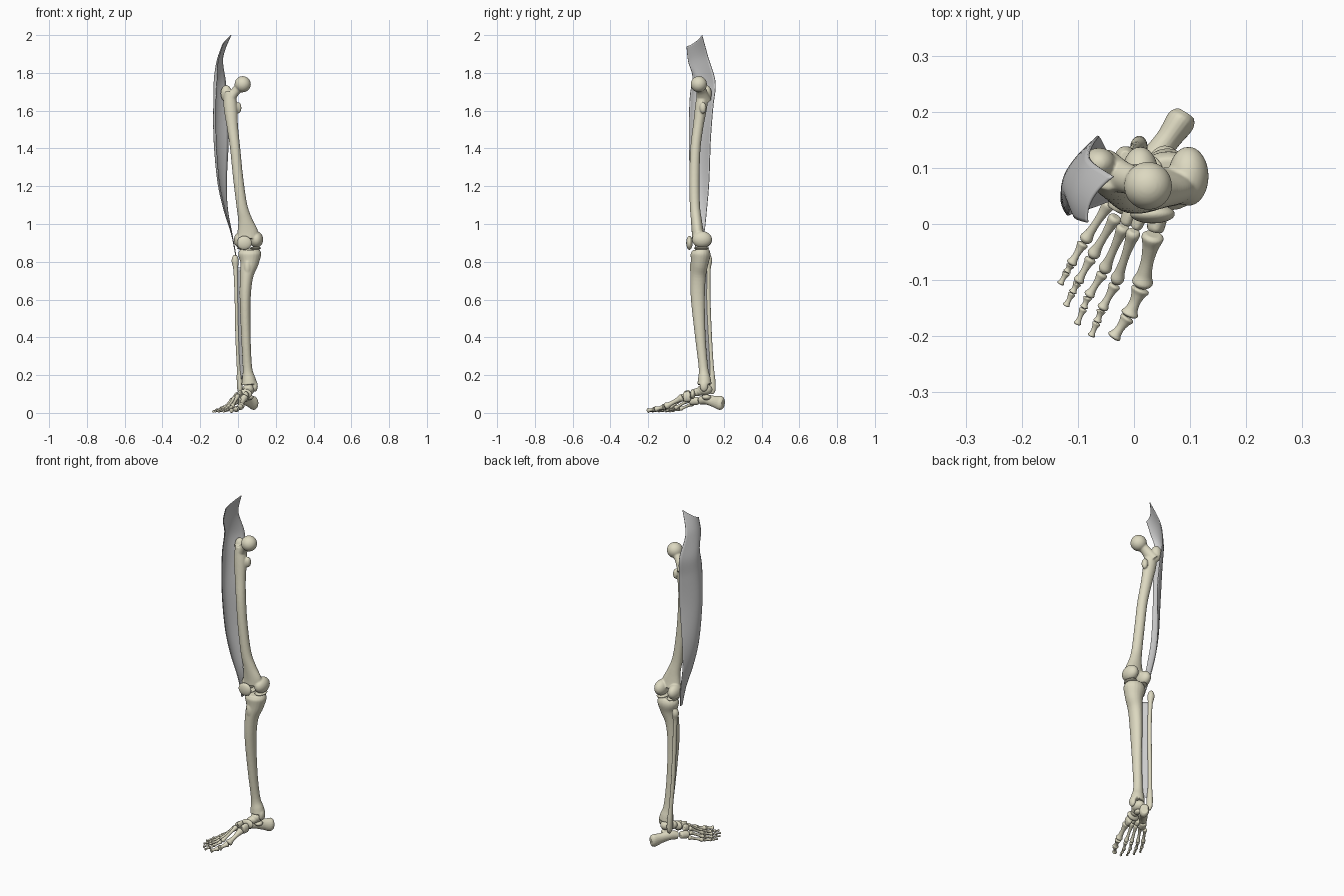
import bpy, bmesh, math
from mathutils import Vector, Matrix

bone_mat = bpy.data.materials.new("bone")
bone_mat.diffuse_color = (0.72, 0.69, 0.53, 1)


def spline(rows, sub):
    """Catmull-Rom through rows of numbers."""
    P = [Vector(r) for r in rows]
    out = []
    for i in range(len(P) - 1):
        a, b, c, d = P[max(i - 1, 0)], P[i], P[i + 1], P[min(i + 2, len(P) - 1)]
        for s in range(sub):
            t = s / sub
            out.append(0.5 * (2 * b + (c - a) * t + (2 * a - 5 * b + 4 * c - d) * t * t
                              + (3 * b - a - 3 * c + d) * t ** 3))
    return out + [P[-1]]


def loft(bm, rows, n=20):
    """Closed tube through (x, y, z, side radius, depth radius) sections."""
    pts = spline(rows, 5)
    rings = []
    for i, p in enumerate(pts):
        t = (Vector(pts[min(i + 1, len(pts) - 1)][:3]) - Vector(pts[max(i - 1, 0)][:3])).normalized()
        u = Vector((1, 0, 0))
        u = (u - t * t.dot(u)).normalized()
        v = t.cross(u)
        c = Vector(p[:3])
        rings.append([bm.verts.new(c + u * p[3] * math.cos(k * math.tau / n)
                                   + v * p[4] * math.sin(k * math.tau / n)) for k in range(n)])
    for r, s in zip(rings, rings[1:]):
        for k in range(n):
            bm.faces.new((r[k], r[(k + 1) % n], s[(k + 1) % n], s[k]))
    bm.faces.new(rings[0][::-1])
    bm.faces.new(rings[-1])


def bone(name, lofts=(), balls=(), voxel=0.002, smooth=4):
    """Tubes and ellipsoids fused into one organic bone."""
    bm = bmesh.new()
    for rows in lofts:
        loft(bm, rows)
    for c, r in balls:
        bmesh.ops.create_uvsphere(bm, u_segments=28, v_segments=18, radius=1,
                                  matrix=Matrix.Translation(c) @ Matrix.Diagonal((*r, 1)))
    bmesh.ops.recalc_face_normals(bm, faces=bm.faces)
    ob = add(name, bm)
    ob.data.materials.append(bone_mat)
    m = ob.modifiers.new("fuse", 'REMESH')
    m.mode, m.voxel_size, m.use_smooth_shade = 'VOXEL', voxel, True
    m = ob.modifiers.new("soften", 'SMOOTH')
    m.factor, m.iterations = 0.5, smooth
    return ob


def add(name, bm):
    me = bpy.data.meshes.new(name)
    bm.to_mesh(me)
    bm.free()
    ob = bpy.data.objects.new(name, me)
    bpy.context.collection.objects.link(ob)
    return ob


def sheet(name, rows, sub, cols, thick):
    """Thin surface: each row holds front, middle and rear points."""
    bm = bmesh.new()
    grid = []
    for r in spline(rows, sub):
        f, m, b = Vector(r[0:3]), Vector(r[3:6]), Vector(r[6:9])
        line = []
        for j in range(cols + 1):
            t = j / cols
            line.append(bm.verts.new(f * (2 * t - 1) * (t - 1) + m * 4 * t * (1 - t) + b * t * (2 * t - 1)))
        grid.append(line)
    for a, b in zip(grid, grid[1:]):
        for j in range(cols):
            bm.faces.new((a[j], a[j + 1], b[j + 1], b[j])).smooth = True
    ob = add(name, bm)
    m = ob.modifiers.new("thickness", 'SOLIDIFY')
    m.thickness, m.offset = thick, 0


def small_bone(name, p, q, r):
    """Metatarsal or phalanx: flared base, slim shaft, rounded head."""
    p, q = Vector(p), Vector(q)
    prof = [(0.02, .7), (.08, 1), (.25, .75), (.5, .58), (.75, .68), (.9, .95), (.98, .6)]
    bone(name, [[(*p.lerp(q, t), r * k, r * k) for t, k in prof]], voxel=0.0016, smooth=2)


# thigh bone with head, neck, trochanters and condyles
bone("femur",
     [[(-.045, .09, 1.70, .03, .03), (-.04, .08, 1.62, .036, .032), (-.03, .065, 1.52, .03, .028),
       (-.015, .05, 1.4, .027, .027), (0, .045, 1.25, .027, .027), (.02, .047, 1.1, .029, .027),
       (.038, .055, 1.02, .038, .029), (.05, .062, .96, .055, .032), (.053, .066, .925, .06, .036)],
      [(-.05, .095, 1.65, .03, .04), (-.015, .082, 1.7, .024, .028), (.02, .07, 1.735, .028, .028)]],
     [((.025, .068, 1.74), (.043, .043, .043)), ((-.062, .108, 1.69), (.03, .028, .045)),
      ((.002, .09, 1.615), (.016, .018, .03)), ((.097, .085, .918), (.036, .053, .044)),
      ((.011, .088, .915), (.033, .05, .042))], voxel=0.004)

# kneecap
bone("patella", balls=[((.033, .018, .9), (.04, .017, .037))])

# menisci
for side, x in (("medial", .093), ("lateral", .025)):
    bone(side + "_meniscus", balls=[((x, .082, .872), (.03, .042, .008))])

# shin bone
bone("tibia",
     [[(.062, .075, .866, .05, .042), (.062, .077, .84, .061, .053), (.06, .072, .79, .048, .046),
       (.045, .064, .72, .035, .041), (.038, .063, .6, .029, .037), (.042, .076, .4, .025, .028),
       (.05, .092, .24, .025, .025), (.057, .097, .18, .036, .034), (.06, .098, .15, .042, .038)]],
     [((.05, .035, .77), (.018, .015, .04)), ((.09, .095, .142), (.015, .022, .03))], voxel=0.004)

# outer shin bone
bone("fibula",
     [[(-.015, .12, .835, .01, .011), (-.015, .12, .805, .019, .019), (-.012, .118, .75, .012, .012),
       (-.007, .118, .6, .011, .012), (-.003, .126, .4, .011, .012), (.004, .135, .25, .011, .012),
       (.008, .138, .18, .015, .017), (.01, .138, .125, .014, .019), (.012, .138, .1, .007, .009)]],
     voxel=0.0025)

# membrane between the shin bones
sheet("interosseous_membrane",
      [(.025, .085, .77, .008, .1, .77, -.008, .116, .77), (.02, .075, .6, .008, .095, .6, -.005, .116, .6),
       (.028, .085, .4, .013, .105, .4, 0, .124, .4), (.04, .1, .18, .025, .118, .18, .01, .134, .18)],
      6, 6, 0.003)

# broad outer thigh band
sheet("thigh_band",
      [(-.083, .003, 1.94, -.075, .045, 1.96, -.037, .085, 2.0),
       (-.105, .012, 1.86, -.108, .06, 1.87, -.08, .118, 1.88),
       (-.11, .035, 1.78, -.122, .085, 1.76, -.065, .155, 1.75),
       (-.117, .02, 1.66, -.122, .08, 1.64, -.055, .143, 1.62),
       (-.116, .016, 1.45, -.12, .07, 1.45, -.05, .13, 1.45),
       (-.1, .022, 1.23, -.104, .07, 1.23, -.06, .122, 1.23),
       (-.07, .03, 1.08, -.075, .07, 1.08, -.055, .11, 1.08),
       (-.031, .045, .94, -.033, .07, .94, -.03, .095, .94),
       (-.01, .05, .83, -.012, .06, .83, -.01, .07, .83)], 8, 14, 0.004)

# heel and ankle
bone("heel_bone",
     [[(.092, .197, .05, .018, .025), (.083, .183, .052, .026, .037), (.06, .15, .06, .022, .03),
       (.03, .11, .07, .024, .026), (.003, .076, .065, .02, .022)]],
     [((.06, .108, .083), (.022, .024, .014))])
bone("ankle_bone", balls=[((.055, .1, .124), (.032, .04, .03)), ((.042, .06, .11), (.023, .024, .022)),
                          ((.05, .08, .115), (.025, .03, .023))])

# midfoot blocks: start, end, half width, half height
bone("navicular", balls=[((.037, .036, .1), (.037, .014, .026))])
for name, p, q, a, b in [
        ("medial_cuneiform", (.046, .024, .088), (.037, -.013, .083), .016, .027),
        ("middle_cuneiform", (.015, .022, .105), (.003, -.007, .096), .011, .019),
        ("lateral_cuneiform", (-.004, .03, .094), (-.015, .001, .084), .012, .019),
        ("cuboid", (-.008, .068, .065), (-.033, .024, .06), .019, .021)]:
    P, Q = Vector(p), Vector(q)
    bone(name, [[(*P.lerp(Q, t), a * k, b * k) for t, k in ((0, .75), (.2, 1), (.8, 1), (1, .8))]])

# metatarsals and toes: joint positions per ray, then radius
rays = [
    ([(.035, -.016, .083), (.013, -.113, .032), (-.01, -.165, .019), (-.038, -.204, .012)], .02),
    ([(.001, -.01, .094), (-.033, -.107, .03), (-.058, -.153, .016), (-.066, -.175, .012), (-.077, -.201, .008)], .013),
    ([(-.017, -.002, .083), (-.055, -.087, .028), (-.082, -.13, .016), (-.09, -.15, .012), (-.102, -.18, .008)], .0125),
    ([(-.031, .015, .068), (-.076, -.06, .024), (-.101, -.105, .014), (-.11, -.123, .011), (-.122, -.147, .008)], .0125),
    ([(-.042, .04, .05), (-.09, -.033, .02), (-.113, -.073, .013), (-.12, -.086, .01), (-.132, -.108, .008)], .0125)]
for i, (joints, r) in enumerate(rays, 1):
    for j, (p, q) in enumerate(zip(joints, joints[1:])):
        kind = "metatarsal" if j == 0 else f"toe_segment_{j}"
        small_bone(f"{kind}_ray_{i}", p, q, r * (1, .85, .68, .6)[j])
